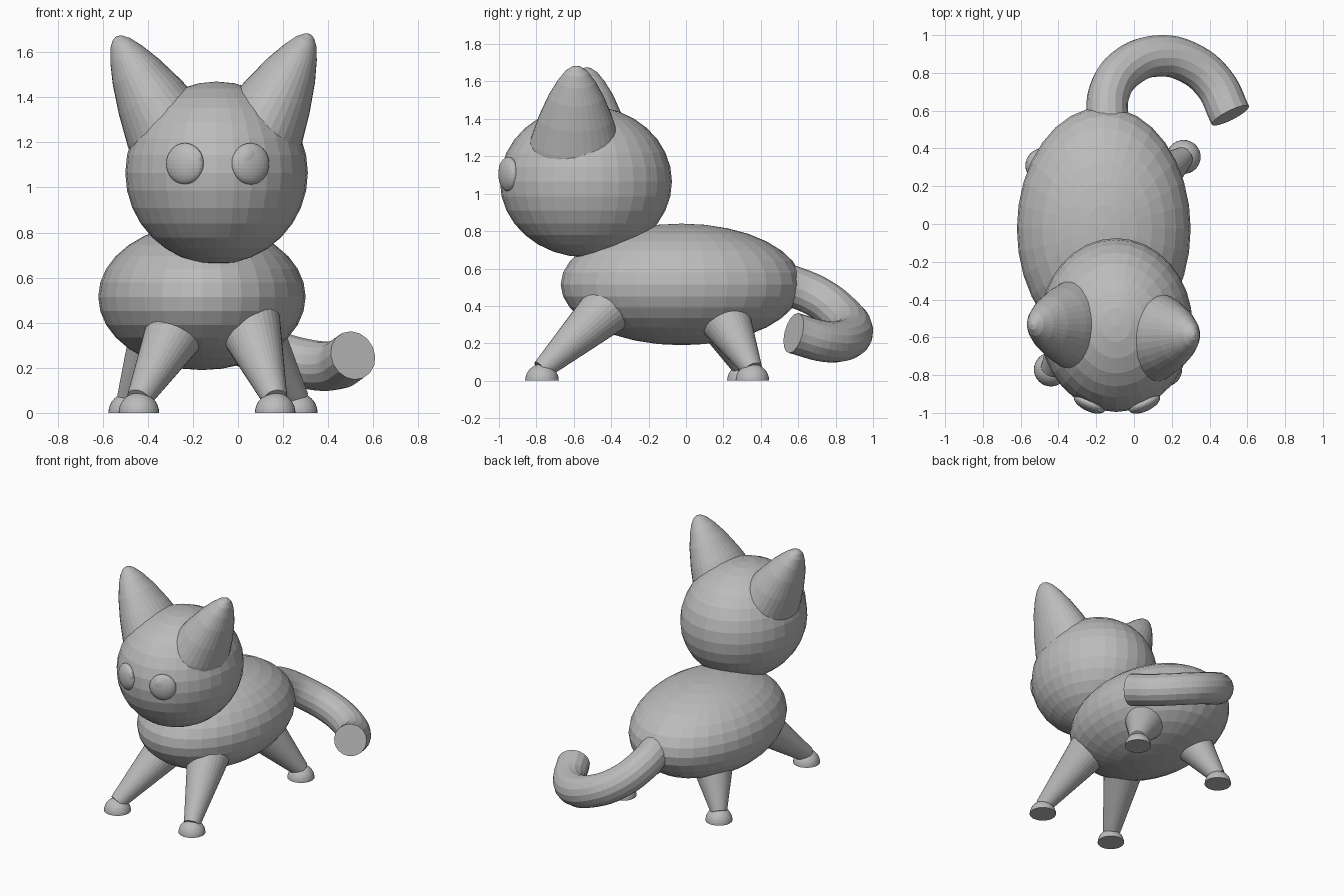
import bpy
import bmesh
import math
from mathutils import Matrix, Vector

if "Cube" in bpy.data.objects:
    bpy.data.objects.remove(bpy.data.objects["Cube"])

grey = bpy.data.materials.new("plain_grey")
grey.use_nodes = True
grey.diffuse_color = (0.5, 0.5, 0.5, 1)
grey.node_tree.nodes["Principled BSDF"].inputs["Base Color"].default_value = (0.5, 0.5, 0.5, 1)


def add_object(name, bm):
    mesh = bpy.data.meshes.new(name)
    bmesh.ops.recalc_face_normals(bm, faces=bm.faces)
    bm.to_mesh(mesh)
    bm.free()
    mesh.materials.append(grey)
    obj = bpy.data.objects.new(name, mesh)
    bpy.context.collection.objects.link(obj)
    return obj


def ellipsoid(name, centre, radii, yaw=0, half=False):
    """Faceted ellipsoid, or its closed upper half."""
    bm = bmesh.new()
    bmesh.ops.create_uvsphere(bm, u_segments=32, v_segments=16, radius=1)
    if half:
        cut = bmesh.ops.bisect_plane(bm, geom=bm.verts[:] + bm.edges[:] + bm.faces[:], dist=1e-4,
                                     plane_co=(0, 0, 0), plane_no=(0, 0, -1), clear_outer=True)
        bmesh.ops.holes_fill(bm, edges=[e for e in bm.edges if e.is_boundary])
    bm.transform(Matrix.Translation(centre) @ Matrix.Rotation(yaw, 4, "Z")
                 @ Matrix.Diagonal((*radii, 1)))
    return add_object(name, bm)


def revolve(name, profile, start, end, squash=1):
    """Rings of (distance, radius) along the line from start to end."""
    start, axis = Vector(start), (Vector(end) - Vector(start)).normalized()
    side = axis.cross(Vector((0, 1, 0))).normalized()
    wide = side.cross(axis)
    bm = bmesh.new()
    rings = []
    for dist, radius in profile:
        ring = []
        for i in range(32):
            a = math.tau * i / 32
            offset = side * math.cos(a) * squash + wide * math.sin(a)
            ring.append(bm.verts.new(start + axis * dist + offset * radius))
        rings.append(ring)
    for low, high in zip(rings, rings[1:]):
        for i in range(32):
            j = (i + 1) % 32
            bm.faces.new((low[i], low[j], high[j], high[i]))
    bm.faces.new(rings[0])
    bm.faces.new(rings[-1])
    return add_object(name, bm)


# Body and head
ellipsoid("body", (-0.16, -0.025, 0.515), (0.46, 0.645, 0.325))
ellipsoid("head", (-0.095, -0.535, 1.065), (0.405, 0.46, 0.405))

# Eyes with slightly raised pupils
for label, side in (("left", 1), ("right", -1)):
    yaw = side * math.radians(25)
    ellipsoid(label + "_eye", (-0.09 + side * 0.145, -0.95, 1.105), (0.09, 0.042, 0.092), yaw)
    ellipsoid(label + "_pupil", (-0.075 + side * 0.125, -0.975, 1.13), (0.045, 0.02, 0.045), yaw)

# Ears, revolved from the rounded tip down into the head
ear_profile = [(0, 0.005), (0.008, 0.03), (0.035, 0.062), (0.09, 0.1), (0.18, 0.147),
               (0.31, 0.198), (0.45, 0.24), (0.6, 0.27)]
revolve("left_ear", ear_profile, (0.32, -0.585, 1.68), (0.04, -0.595, 1.14), 0.8)
revolve("right_ear", ear_profile, (-0.54, -0.53, 1.67), (-0.24, -0.535, 1.13), 0.8)

# Legs splay from the body down to half-round feet
legs = {
    "front_left": ((0.165, -0.77), (0.06, -0.45, 0.36)),
    "front_right": ((-0.44, -0.77), (-0.28, -0.45, 0.36)),
    "back_left": ((0.263, 0.355), (0.09, 0.22, 0.31)),
    "back_right": ((-0.485, 0.31), (-0.36, 0.2, 0.31)),
}
for label, ((x, y), hip) in legs.items():
    ellipsoid(label + "_foot", (x, y, 0), (0.09, 0.09, 0.09), half=True)
    ankle = Vector((x, y, 0.06))
    length = (Vector(hip) - ankle).length
    revolve(label + "_leg", [(0, 0.055), (length * 1.15, 0.145)], ankle, hip)

# Tail, a thick curled tube with a flat end
path = [(-0.14, 0.5, 0.53), (-0.13, 0.7, 0.45), (-0.03, 0.835, 0.35), (0.13, 0.89, 0.27),
        (0.29, 0.855, 0.22), (0.425, 0.745, 0.21), (0.51, 0.575, 0.255)]
curve = bpy.data.curves.new("tail", "CURVE")
curve.dimensions = "3D"
curve.bevel_depth = 0.11
curve.bevel_resolution = 6
curve.resolution_u = 6
curve.use_fill_caps = True
spline = curve.splines.new("BEZIER")
spline.bezier_points.add(len(path) - 1)
for point, co in zip(spline.bezier_points, path):
    point.co = co
    point.handle_left_type = point.handle_right_type = "AUTO"
spline.use_smooth = False
curve.materials.append(grey)
bpy.context.collection.objects.link(bpy.data.objects.new("tail", curve))
